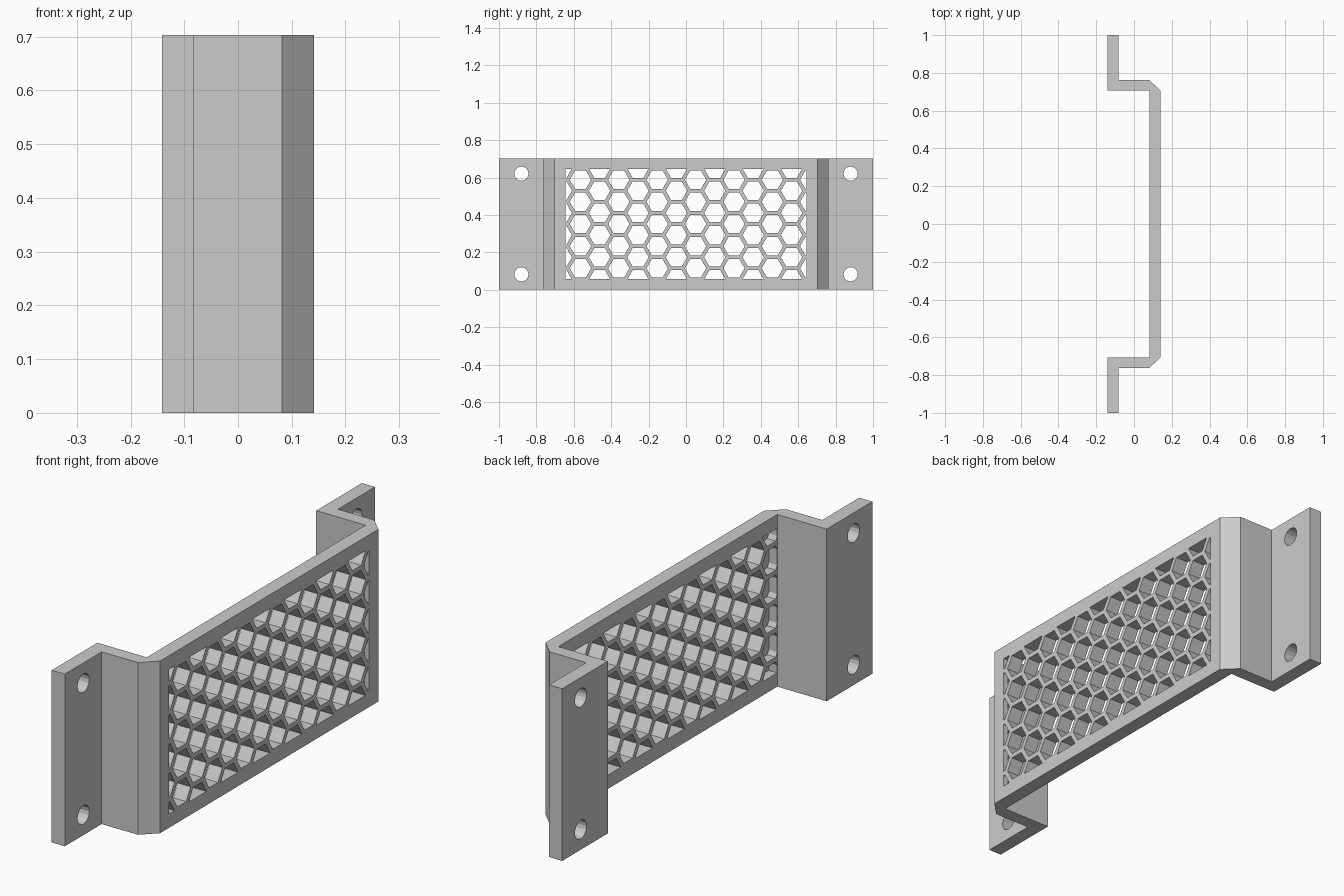
import bpy, bmesh, math
from mathutils import Vector

cube = bpy.data.objects.get("Cube")
if cube:
    bpy.data.objects.remove(cube)

HEIGHT = 0.703
MID = HEIGHT / 2
OUT, IN = 0.141, 0.082         # outer and inner x of both walls
SKIN = 0.12                    # back of the thin front skin at the grille ends
PITCH, WALL = 0.1185, 0.0196   # honeycomb spacing and rib width
WIN_Y, WIN_Z = 0.645, 0.295    # half size of the grille window in front
POCKET_Y = 0.7055              # half length of the cells behind the skin

grey = bpy.data.materials.new("plain_grey")
grey.use_nodes = True
colour = (0.6, 0.6, 0.6, 1)
grey.diffuse_color = colour
grey.node_tree.nodes["Principled BSDF"].inputs["Base Color"].default_value = colour


def extrude(bm, vec):
    """Turn every flat face in the mesh into a solid along vec."""
    res = bmesh.ops.extrude_face_region(bm, geom=bm.faces[:], use_keep_orig=True)
    moved = [g for g in res["geom"] if isinstance(g, bmesh.types.BMVert)]
    bmesh.ops.translate(bm, verts=moved, vec=vec)
    bmesh.ops.recalc_face_normals(bm, faces=bm.faces[:])


def make_object(name, bm):
    mesh = bpy.data.meshes.new(name)
    bm.to_mesh(mesh)
    bm.free()
    mesh.materials.append(grey)
    obj = bpy.data.objects.new(name, mesh)
    bpy.context.collection.objects.link(obj)
    return obj


def polygon(bm, y, z, radius, sides):
    angles = [2 * math.pi * i / sides for i in range(sides)]
    bm.faces.new([bm.verts.new((-0.3, y + radius * math.cos(a), z + radius * math.sin(a)))
                  for a in angles])


def subtract(target, cutter):
    cutter.hide_render = True
    mod = target.modifiers.new("openings", 'BOOLEAN')
    mod.operation = 'DIFFERENCE'
    mod.solver = 'EXACT'
    mod.object = cutter
    bpy.context.view_layer.objects.active = target
    bpy.ops.object.modifier_apply(modifier=mod.name)
    bpy.data.objects.remove(cutter)


# Folded bracket: half profile mirrored across y, then extruded upwards
half = [(-IN, 1), (-IN, 0.762), (IN, 0.762), (OUT, 0.704)]
inner = [(IN, 0.706), (-OUT, 0.706), (-OUT, 1)]
outline = (half + [(x, -y) for x, y in reversed(half)]
           + [(x, -y) for x, y in reversed(inner)] + inner)
bm = bmesh.new()
bm.faces.new([bm.verts.new((x, y, 0)) for x, y in outline])
extrude(bm, (0, 0, HEIGHT))
bracket = make_object("vented_bracket", bm)

# Honeycomb cells, trimmed to the inside of the bracket
bm = bmesh.new()
radius = (PITCH - WALL) / math.sqrt(3)
step = PITCH * math.sqrt(3) / 2
for col in range(-7, 7):
    shift = PITCH / 2 if col % 2 else 0
    for row in range(-4, 4):
        polygon(bm, (col + 0.5) * step, MID + row * PITCH + shift, radius, 6)
for axis, size in ((Vector((0, 1, 0)), POCKET_Y), (Vector((0, 0, 1)), WIN_Z)):
    for side in (-1, 1):
        bmesh.ops.bisect_plane(bm, geom=bm.verts[:] + bm.edges[:] + bm.faces[:],
                               plane_co=Vector((0, 0, MID)) + axis * size * side,
                               plane_no=axis * side, clear_outer=True)

# Screw holes in the flanges
for y in (-0.88, 0.88):
    for dz in (-0.269, 0.269):
        polygon(bm, y, MID + dz, 0.038, 16)
extrude(bm, (0.6, 0, 0))
openings = make_object("openings_cutter", bm)

# Front skin that covers the outermost cells at both ends
bm = bmesh.new()
for side in (-1, 1):
    bm.faces.new([bm.verts.new((SKIN, side * y, z))
                  for y, z in ((WIN_Y, -1), (0.75, -1), (0.75, 2), (WIN_Y, 2))])
extrude(bm, (0.6, 0, 0))
subtract(openings, make_object("skin_keeper", bm))

# Cut all openings
subtract(bracket, openings)
